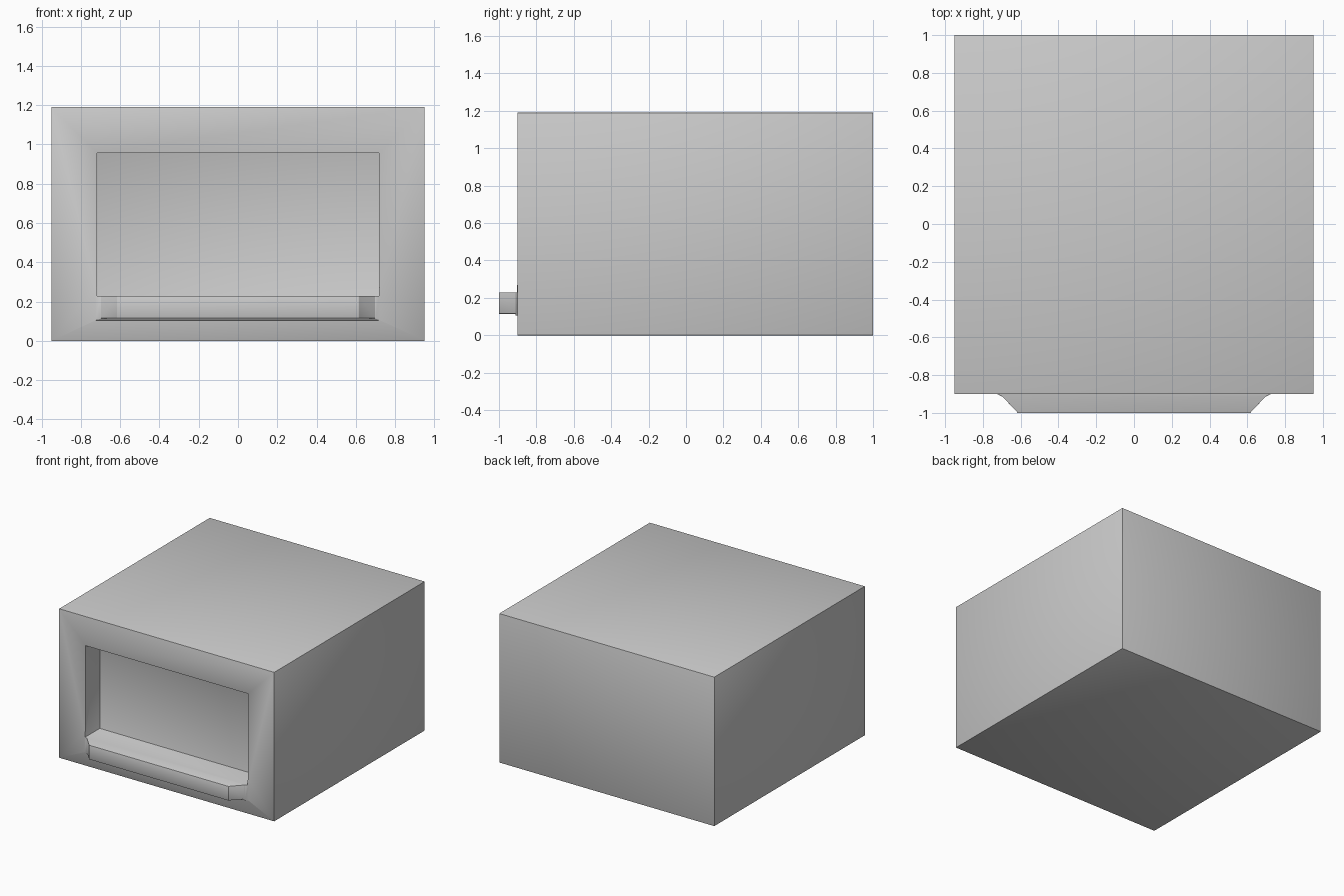
import bpy
import bmesh

if "Cube" in bpy.data.objects:
    bpy.data.objects.remove(bpy.data.objects["Cube"], do_unlink=True)

grey = bpy.data.materials.new("plain_grey")
grey.use_nodes = True
colour = (0.6, 0.6, 0.6, 1)
grey.diffuse_color = colour
grey.node_tree.nodes["Principled BSDF"].inputs["Base Color"].default_value = colour


def prism(name, outline, z0, z1):
    """Extrude a plan outline of (x, y) points from z0 to z1."""
    bm = bmesh.new()
    base = bm.faces.new([bm.verts.new((x, y, z0)) for x, y in outline])
    top = bmesh.ops.extrude_face_region(bm, geom=[base])["geom"]
    for v in top:
        if isinstance(v, bmesh.types.BMVert):
            v.co.z = z1
    bmesh.ops.recalc_face_normals(bm, faces=bm.faces)
    mesh = bpy.data.meshes.new(name)
    bm.to_mesh(mesh)
    bm.free()
    mesh.materials.append(grey)
    obj = bpy.data.objects.new(name, mesh)
    bpy.context.collection.objects.link(obj)
    return obj


def mirrored(half):
    """Complete a half outline across x = 0."""
    return half + [(-x, y) for x, y in reversed(half)]


def boolean(target, tool, operation):
    mod = target.modifiers.new(tool.name, "BOOLEAN")
    mod.operation, mod.object, mod.solver = operation, tool, "EXACT"
    bpy.context.view_layer.objects.active = target
    bpy.ops.object.modifier_apply(modifier=mod.name)
    bpy.data.objects.remove(tool, do_unlink=True)


# Case, with a tapered pull lip merged into its front
case = prism("drawer_case", mirrored([(0.95, 1), (0.95, -0.9)]), 0, 1.19)
lip = prism("pull_lip", mirrored([(0.70, -0.8), (0.70, -0.91), (0.615, -1)]), 0.115, 0.3)
flare = prism("lip_flare", mirrored([(0.725, -0.8), (0.725, -0.9), (0.70, -0.912)]), 0.105, 0.27)
boolean(case, lip, "UNION")
boolean(case, flare, "UNION")

# Recess above the lip, whose floor runs out over the lip
recess = prism("recess_cutter", mirrored([(0.717, -0.72), (0.717, -1.1)]), 0.228, 0.957)
boolean(case, recess, "DIFFERENCE")

# Softened edges
bevel = case.modifiers.new("soft_edges", "BEVEL")
bevel.width, bevel.segments, bevel.limit_method = 0.008, 2, "ANGLE"
bpy.ops.object.select_all(action="DESELECT")
case.select_set(True)
bpy.context.view_layer.objects.active = case
bpy.ops.object.modifier_apply(modifier=bevel.name)
bpy.ops.object.shade_smooth_by_angle()
